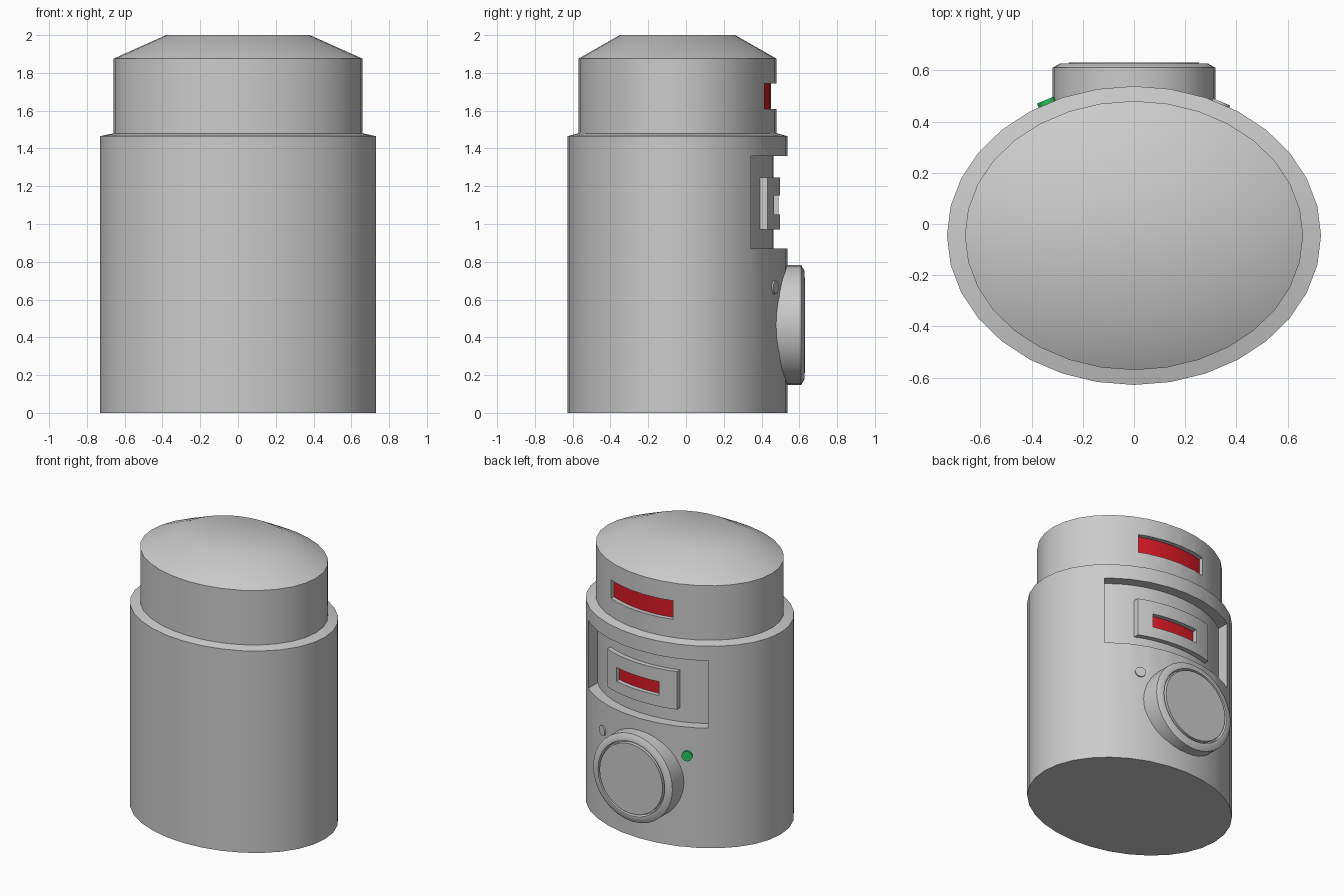
import bpy, bmesh, math
from mathutils import Matrix, Vector

if "Cube" in bpy.data.objects:
    bpy.data.objects.remove(bpy.data.objects["Cube"])

CY = -0.045                       # ellipse centre in y
LOWER, UPPER = (0.73, 0.583), (0.66, 0.525)


def finish(bm, name, color=None):
    bmesh.ops.recalc_face_normals(bm, faces=bm.faces)
    me = bpy.data.meshes.new(name)
    bm.to_mesh(me)
    bm.free()
    ob = bpy.data.objects.new(name, me)
    bpy.context.collection.objects.link(ob)
    if color:
        m = bpy.data.materials.new(name + "_mat")
        m.diffuse_color = color
        m.use_nodes = True
        m.node_tree.nodes["Principled BSDF"].inputs["Base Color"].default_value = m.diffuse_color
        me.materials.append(m)
    return ob


def activate(ob):
    bpy.ops.object.select_all(action='DESELECT')
    ob.select_set(True)
    bpy.context.view_layer.objects.active = ob


def smooth(ob):
    activate(ob)
    bpy.ops.object.shade_smooth_by_angle(angle=math.radians(35))


def loft(name, rings, n, matrix=Matrix(), color=None):
    """Stack of ellipses (rx, ry, z), capped at both ends."""
    bm = bmesh.new()
    loops = [[bm.verts.new((rx * math.cos(2 * math.pi * i / n),
                            ry * math.sin(2 * math.pi * i / n), z)) for i in range(n)]
             for rx, ry, z in rings]
    for a, b in zip(loops, loops[1:]):
        for i in range(n):
            j = (i + 1) % n
            bm.faces.new((a[i], a[j], b[j], b[i]))
    bm.faces.new(loops[0])
    bm.faces.new(loops[-1])
    bm.transform(matrix)
    return finish(bm, name, color)


def curved_block(name, base, x0, x1, z0, z1, inner, outer, color=None, n=12):
    """Block following the rear wall, between two offsets from an ellipse."""
    bm = bmesh.new()

    def point(x, off, z):
        rx, ry = base[0] + off, base[1] + off
        return bm.verts.new((x, CY + ry * math.sqrt(1 - (x / rx) ** 2), z))
    xs = [x0 + (x1 - x0) * i / n for i in range(n + 1)]
    rows = [[point(x, o, z) for o, z in
             ((inner, z0), (outer, z0), (outer, z1), (inner, z1))] for x in xs]
    for a, b in zip(rows, rows[1:]):
        for i in range(4):
            j = (i + 1) % 4
            bm.faces.new((a[i], a[j], b[j], b[i]))
    bm.faces.new(rows[0])
    bm.faces.new(rows[-1])
    return finish(bm, name, color)


def cut(ob, cutter):
    cutter.hide_render = True
    mod = ob.modifiers.new("cut", 'BOOLEAN')
    mod.operation, mod.solver, mod.object = 'DIFFERENCE', 'EXACT', cutter
    activate(ob)
    bpy.ops.object.modifier_apply(modifier=mod.name)
    bpy.data.objects.remove(cutter)


RED, GREEN = (0.7, 0.01, 0.02, 1), (0.02, 0.55, 0.1, 1)

# Oval housing with stepped shoulder and sloped lid
body = loft("body", [(*LOWER, 0), (*LOWER, 1.465), (*UPPER, 1.48), (*UPPER, 1.875),
                     (0.38, 0.305, 2.0)], 32, Matrix.Translation((0, CY, 0)))
cut(body, curved_block("window_cutter", UPPER, -0.21, 0.31, 1.61, 1.745, -0.035, 0.1))
cut(body, curved_block("panel_cutter", LOWER, -0.46, 0.54, 0.87, 1.36, -0.075, 0.1, n=16))
smooth(body)

# Red upper window
smooth(curved_block("upper_window", UPPER, -0.21, 0.31, 1.61, 1.745, -0.06, -0.033, RED))

# Raised frame in the panel, with a slot and red inner window
frame = curved_block("panel_frame", LOWER, -0.25, 0.33, 0.97, 1.245, -0.1, -0.04)
cut(frame, curved_block("slot_cutter", LOWER, -0.125, 0.23, 1.05, 1.15, -0.074, 0.1))
smooth(frame)
smooth(curved_block("panel_window", LOWER, -0.125, 0.23, 1.05, 1.15, -0.09, -0.072, RED))

# Round dial on the rear: chamfered rim, groove, centre disc
to_rear = Matrix.Translation((0, 0, 0.465)) @ Matrix.Rotation(-math.pi / 2, 4, 'X')
dial = [(0.318, 0.40), (0.318, 0.61), (0.287, 0.627), (0.268, 0.627), (0.262, 0.6),
        (0.253, 0.6), (0.253, 0.63)]
smooth(loft("dial", [(r, r, y) for r, y in dial], 32, to_rear))

# Small indicator and button, following the wall's slope
for name, side, lift, color in (("indicator_light", -1, 0.014, GREEN), ("button", 1, 0.006, None)):
    x = side * 0.34
    y = LOWER[1] * math.sqrt(1 - (x / LOWER[0]) ** 2)
    normal = Vector((x / LOWER[0] ** 2, y / LOWER[1] ** 2, 0)).normalized()
    place = Matrix.Translation((x, y + CY, 0.665)) @ normal.to_track_quat('Z', 'Y').to_matrix().to_4x4()
    smooth(loft(name, [(0.036, 0.036, -0.03), (0.036, 0.036, lift)], 20, place, color))
